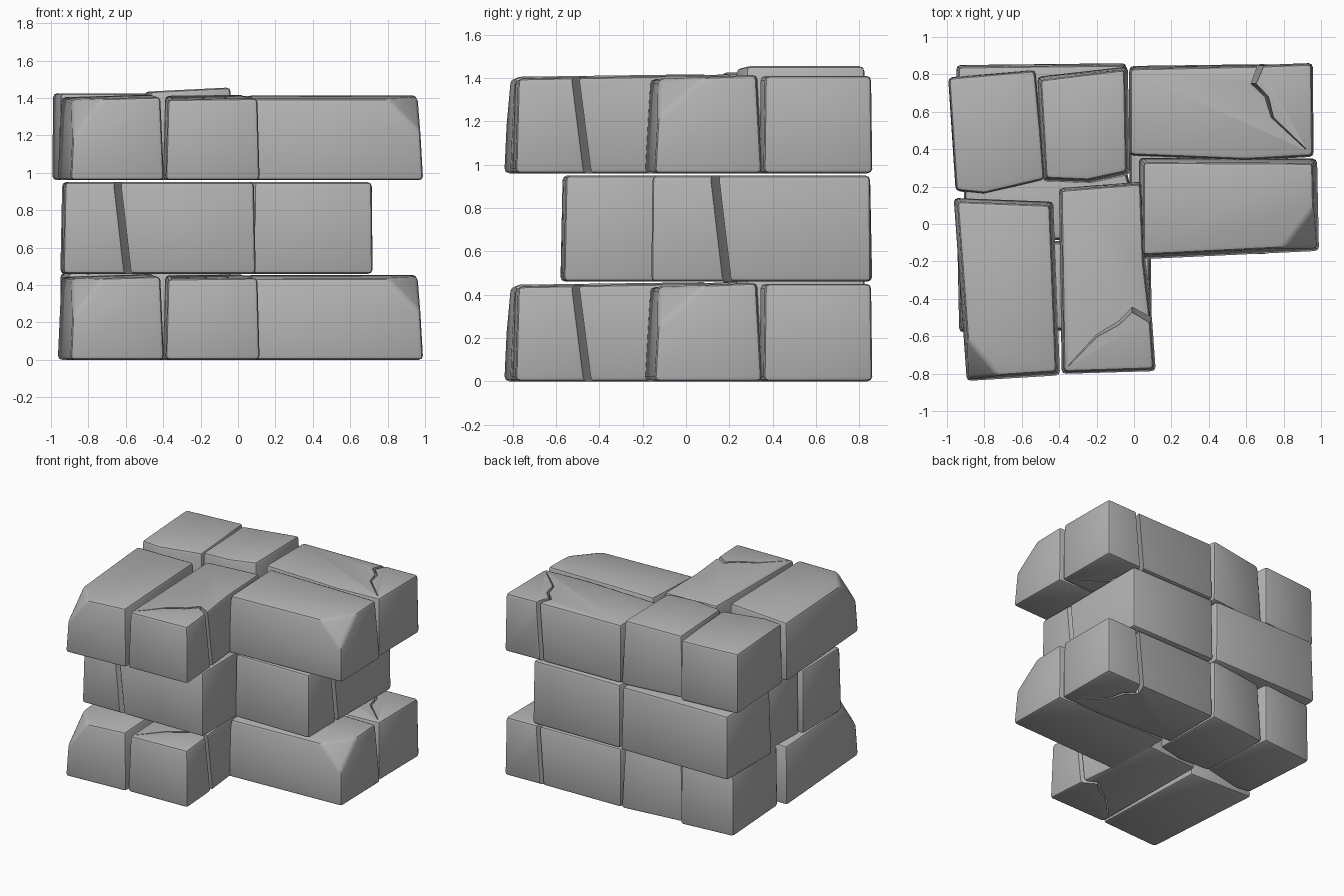
import bpy, bmesh
from mathutils import Vector

cube = bpy.data.objects.get("Cube")
if cube:
    bpy.data.objects.remove(cube, do_unlink=True)

stone = bpy.data.materials.new("stone_grey")
stone.use_nodes = True
GREY = (0.45, 0.45, 0.45, 1)
stone.diffuse_color = GREY
stone.node_tree.nodes["Principled BSDF"].inputs["Base Color"].default_value = GREY


def add_object(name, bm):
    bmesh.ops.recalc_face_normals(bm, faces=bm.faces[:])
    mesh = bpy.data.meshes.new(name)
    bm.to_mesh(mesh)
    bm.free()
    obj = bpy.data.objects.new(name, mesh)
    bpy.context.collection.objects.link(obj)
    return obj


def loft(lower, upper):
    """Closed solid between two matching loops."""
    bm = bmesh.new()
    a = [bm.verts.new(p) for p in lower]
    b = [bm.verts.new(p) for p in upper]
    bm.faces.new(a)
    bm.faces.new(b)
    for i in range(len(a)):
        j = (i + 1) % len(a)
        bm.faces.new((a[i], a[j], b[j], b[i]))
    return bm


def crack_cutter(path, wide, shear, z0, z1):
    """Tapering zigzag wedge, from the crack tip to its mouth."""
    n = len(path) - 1
    side = Vector((0, 1)) if abs(shear[1]) > abs(shear[0]) else Vector((1, 0))
    pts = [Vector(p) for p in path]
    half = [side * (0.003 + wide * 0.5 * i / n) for i in range(n + 1)]
    loop = [p + h for p, h in zip(pts, half)] + [p - h for p, h in zip(pts, half)][::-1]
    s = Vector(shear)
    lower = [(*(p + s * 1.1), z0 - 0.05) for p in loop]
    upper = [(*(p - s * 0.1), z1 + 0.05) for p in loop]
    cutter = add_object("crack_cutter", loft(lower, upper))
    cutter.hide_render = True
    return cutter


def brick(name, loop, z0, z1, flare=0.01, tilt=(0, 0), chip=None, crack=None, bevel=0.022):
    """Rounded stone: top loop, flared base, optional chipped corner and crack."""
    pts = [Vector(p) for p in loop]
    c = sum(pts, Vector((0, 0))) / len(pts)
    sign = lambda v: 1 if v > 0 else -1
    lower = [(p.x + flare * sign(p.x - c.x), p.y + flare * sign(p.y - c.y), z0) for p in pts]
    upper = [(p.x, p.y, z1 + tilt[0] * (p.x - c.x) + tilt[1] * (p.y - c.y)) for p in pts]
    bm = loft(lower, upper)
    if chip:
        p, q, r = [Vector((x, y, z1 - d)) for x, y, d in chip]
        n = (q - p).cross(r - p).normalized()
        if n.dot(Vector((c.x, c.y, z0)) - p) > 0:
            n = -n
        cut = bmesh.ops.bisect_plane(bm, geom=bm.verts[:] + bm.edges[:] + bm.faces[:],
                                     plane_co=p, plane_no=n, clear_outer=True)
        edges = [e for e in cut["geom_cut"] if isinstance(e, bmesh.types.BMEdge)]
        bmesh.ops.edgeloop_fill(bm, edges=edges)
    obj = add_object(name, bm)
    mod = obj.modifiers.new("rounded_edges", "BEVEL")
    mod.width = bevel
    mod.segments = 2
    mod.limit_method = "ANGLE"
    mod.angle_limit = 0.35
    cutter = None
    if crack:
        cutter = crack_cutter(*crack, z0, z1)
        cut = obj.modifiers.new("crack", "BOOLEAN")
        cut.operation = "DIFFERENCE"
        cut.solver = "EXACT"
        cut.object = cutter
    # Bake the modifiers so that the cutter can go
    bpy.context.view_layer.update()
    graph = bpy.context.evaluated_depsgraph_get()
    mesh = bpy.data.meshes.new_from_object(obj.evaluated_get(graph))
    obj.modifiers.clear()
    obj.data = mesh
    if cutter:
        bpy.data.objects.remove(cutter, do_unlink=True)
    mesh.materials.clear()
    mesh.materials.append(stone)
    bpy.ops.object.select_all(action="DESELECT")
    obj.select_set(True)
    bpy.context.view_layer.objects.active = obj
    bpy.ops.object.shade_smooth_by_angle(angle=0.6)
    return obj


FRONT_CRACK = [(-0.35, -0.76), (-0.2, -0.6), (-0.08, -0.53), (-0.01, -0.46), (0.08, -0.51), (0.2, -0.56)]
BACK_CRACK = [(0.92, 0.40), (0.74, 0.57), (0.71, 0.68), (0.64, 0.75), (0.68, 0.85), (0.71, 0.93)]

# Upper and lower courses
for label, base, shift in (("lower", 0.0, 0.04), ("upper", 0.96, 0.0)):
    top = base + 0.45
    brick(label + "_back_corner_stone",
          [(-0.99 + shift, 0.78), (-0.53, 0.82), (-0.50, 0.5), (-0.48, 0.24), (-0.80, 0.165), (-0.95 + shift, 0.18)],
          base, top + 0.015, 0.004)
    brick(label + "_back_inner_stone",
          [(-0.50, 0.77), (-0.05, 0.825), (-0.04, 0.28), (-0.25, 0.235), (-0.47, 0.245)],
          base, top + 0.035, 0.018, (0.05, 0))
    brick(label + "_back_long_stone",
          [(-0.02, 0.83), (0.68, 0.845), (0.95, 0.855), (0.955, 0.365), (0.6, 0.345), (-0.02, 0.37)],
          base, top, 0.006, crack=(BACK_CRACK, 0.035, (-0.04, 0)))
    brick(label + "_left_arm_stone",
          [(0.05, 0.33), (0.955, 0.325), (0.965, -0.12), (0.05, -0.165)],
          base, top - 0.005, 0.025, (0, 0.04),
          chip=[(0.79, -0.13, 0.0), (0.94, 0.06, 0.0), (0.985, -0.135, 0.2)])
    brick(label + "_front_outer_stone",
          [(-0.945, 0.12), (-0.45, 0.10), (-0.415, -0.79), (-0.875, -0.82)],
          base, top - 0.005, 0.02, (0.03, 0.015),
          chip=[(-0.88, -0.62, 0.0), (-0.73, -0.80, 0.0), (-0.885, -0.835, 0.22)])
    brick(label + "_front_inner_stone",
          [(-0.39, 0.18), (0.035, 0.215), (0.05, -0.2), (0.085, -0.5), (0.105, -0.775), (-0.375, -0.79)],
          base, top - 0.005, 0.012, (0.01, 0.02), crack=(FRONT_CRACK, 0.035, (0, 0.06)))

# Middle course, with the joints staggered
LOW, HIGH = 0.46, 0.95
brick("middle_front_stone",
      [(-0.935, -0.10), (0.08, -0.10), (0.085, -0.555), (-0.3, -0.56), (-0.925, -0.57)],
      LOW, HIGH, 0.01, crack=([(y - 0.13, -x - 0.47) for x, y in FRONT_CRACK], 0.04, (0.06, 0)))
brick("middle_arm_stone",
      [(-0.02, 0.84), (0.715, 0.85), (0.71, 0.1), (0.715, -0.155), (0.09, -0.155), (-0.02, 0.2)],
      LOW, HIGH, 0.005, crack=([(x + 0.61, y + 0.65) for x, y in FRONT_CRACK], 0.04, (0, 0.06)))
brick("middle_back_stone",
      [(-0.94, 0.84), (-0.05, 0.85), (-0.05, 0.33), (-0.94, 0.31)], LOW, HIGH, 0.01)
brick("middle_core_stone",
      [(-0.90, 0.29), (-0.05, 0.30), (0.05, -0.08), (-0.91, -0.08)], LOW, HIGH, 0.005)
